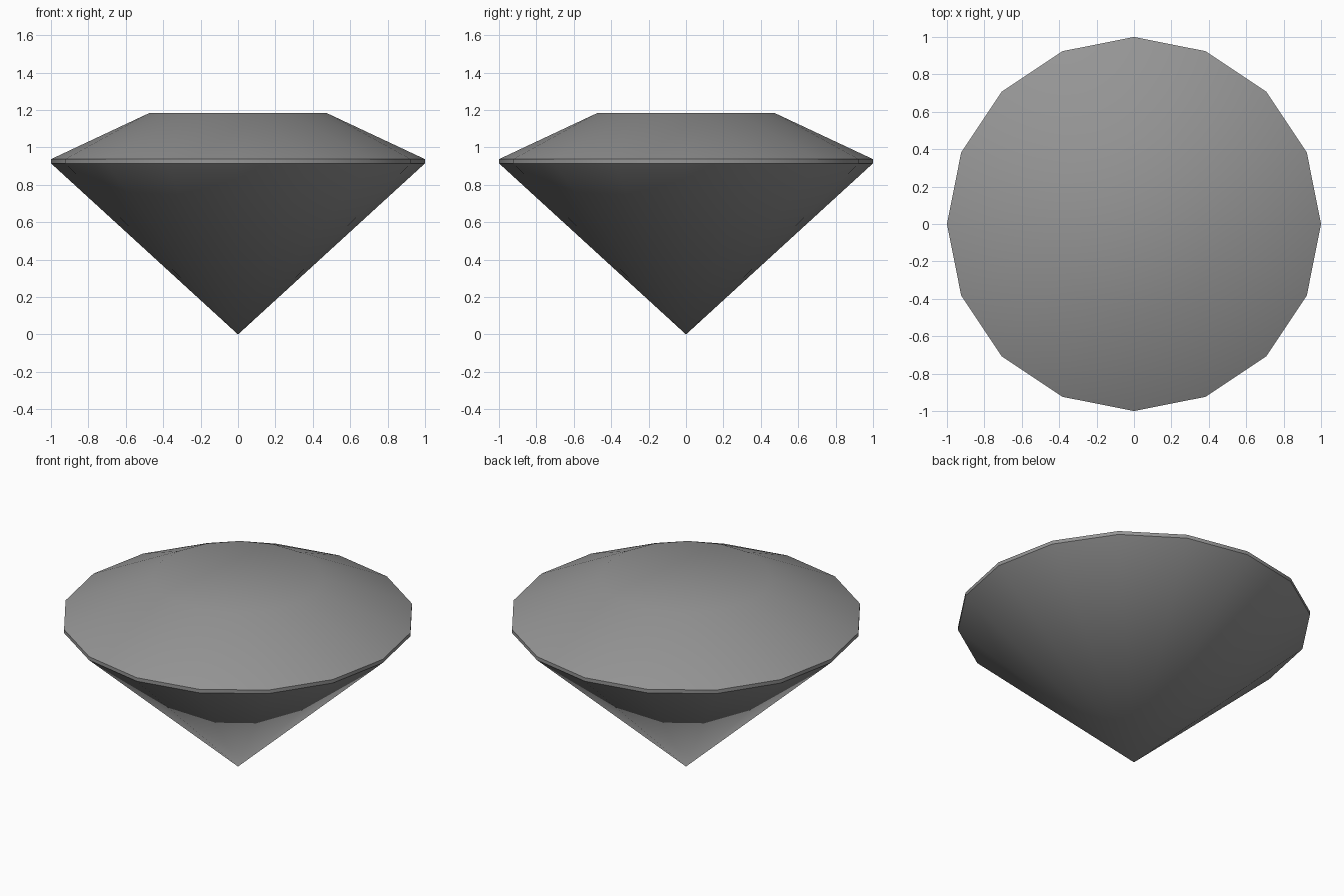
import bpy
import bmesh
from math import cos, sin, pi, radians

SIDES = 16
GIRDLE_RADIUS, TABLE_RADIUS = 1.0, 0.485
GIRDLE_LOW, GIRDLE_HIGH, TABLE_Z = 0.915, 0.937, 1.183

default = bpy.data.objects.get("Cube")
if default:
    bpy.data.objects.remove(default, do_unlink=True)

# Single stone colour
stone = bpy.data.materials.new("stone grey")
stone.use_nodes = True
colour = (0.3, 0.3, 0.3, 1)
stone.diffuse_color = colour
stone.node_tree.nodes["Principled BSDF"].inputs["Base Color"].default_value = colour

bm = bmesh.new()


def ring(radius, z, turn=0.0):
    angles = [2 * pi * (i + turn) / SIDES for i in range(SIDES)]
    return [bm.verts.new((radius * cos(a), radius * sin(a), z)) for a in angles]


tip = bm.verts.new((0, 0, 0))
low = ring(GIRDLE_RADIUS, GIRDLE_LOW)
high = ring(GIRDLE_RADIUS, GIRDLE_HIGH)
table = ring(TABLE_RADIUS, TABLE_Z, 0.5)

for i in range(SIDES):
    j = (i + 1) % SIDES
    bm.faces.new((tip, low[j], low[i]))               # pavilion
    bm.faces.new((low[i], low[j], high[j], high[i]))  # girdle
    bm.faces.new((high[i], high[j], table[i]))        # crown, rim facet
    bm.faces.new((table[i], high[j], table[j]))       # crown, table facet
bm.faces.new(table)                                   # flat table

bmesh.ops.recalc_face_normals(bm, faces=bm.faces)
mesh = bpy.data.meshes.new("cut_gem")
bm.to_mesh(mesh)
bm.free()
mesh.materials.append(stone)

gem = bpy.data.objects.new("cut_gem", mesh)
bpy.context.collection.objects.link(gem)
bpy.ops.object.select_all(action="DESELECT")
gem.select_set(True)
bpy.context.view_layer.objects.active = gem
bpy.ops.object.shade_smooth_by_angle(angle=radians(30))
